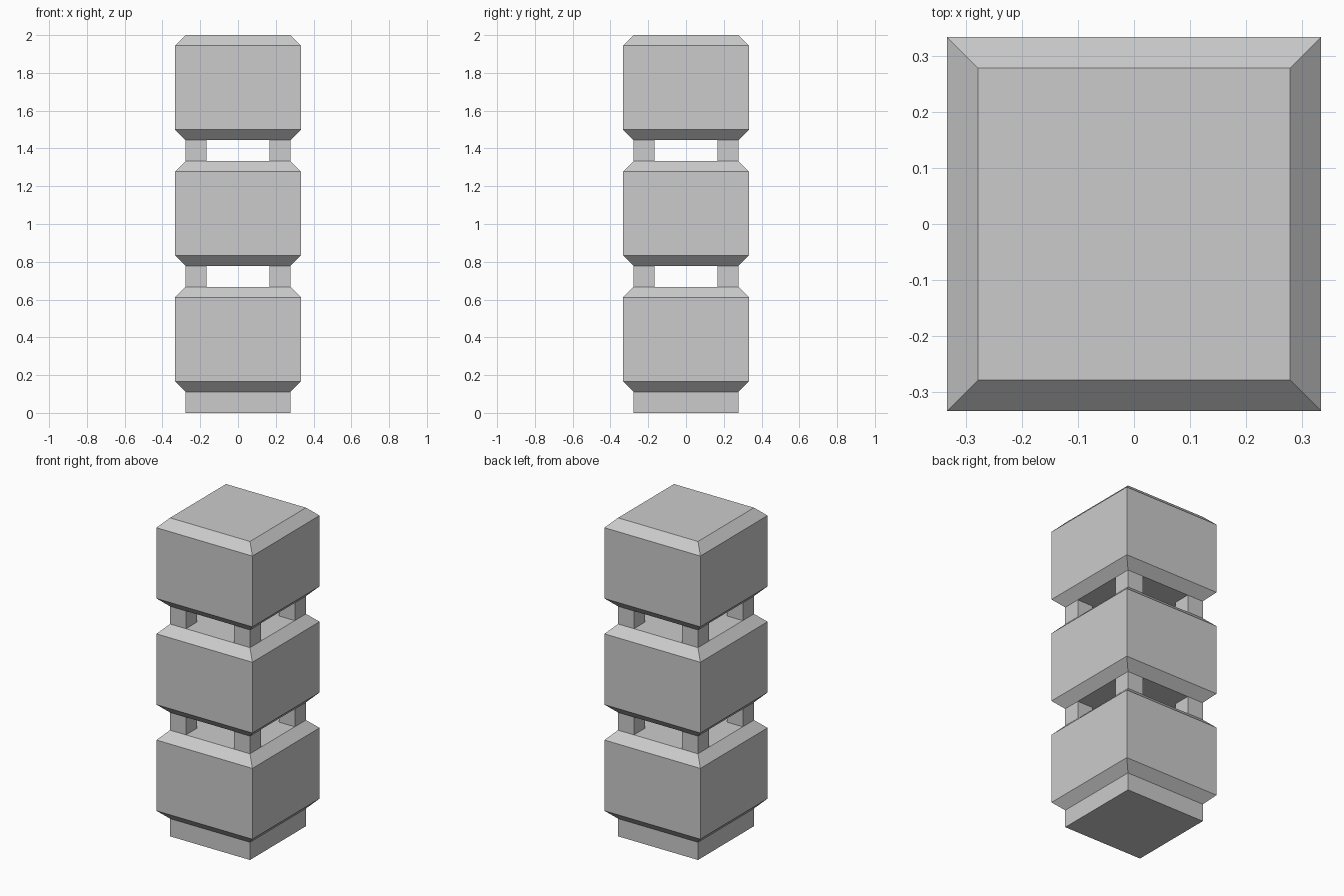
import bpy
import bmesh

if "Cube" in bpy.data.objects:
    bpy.data.objects.remove(bpy.data.objects["Cube"])

U = 2 / 36            # the whole model sits on a grid of 36 units in height
WIDE, NARROW = 6 * U, 5 * U
POST = 2 * U


def square_loft(name, profile, center=(0, 0)):
    """Stack square rings given as (half width, z) and cap both ends."""
    bm = bmesh.new()
    cx, cy = center
    rings = []
    for h, z in profile:
        rings.append([bm.verts.new((cx + sx * h, cy + sy * h, z))
                      for sx, sy in ((-1, -1), (1, -1), (1, 1), (-1, 1))])
    for low, high in zip(rings, rings[1:]):
        for i in range(4):
            j = (i + 1) % 4
            bm.faces.new((low[i], low[j], high[j], high[i]))
    bm.faces.new(rings[0][::-1])
    bm.faces.new(rings[-1])
    mesh = bpy.data.meshes.new(name)
    bm.to_mesh(mesh)
    bm.free()
    obj = bpy.data.objects.new(name, mesh)
    bpy.context.collection.objects.link(obj)
    return obj


# Plinth under the lowest block
square_loft("plinth", [(NARROW, 0), (NARROW, 2 * U)])

# Three blocks with sloped top and bottom rims
for level, name in enumerate(("bottom", "middle", "top")):
    z = (2 + 12 * level) * U
    square_loft(name + "_block", [(NARROW, z), (WIDE, z + U),
                                  (WIDE, z + 9 * U), (NARROW, z + 10 * U)])

# Four corner posts in each gap, mirrored from one corner
for level, name in enumerate(("lower", "upper")):
    z = (12 + 12 * level) * U
    c = NARROW - POST / 2
    posts = square_loft(name + "_corner_posts",
                        [(POST / 2, z), (POST / 2, z + 2 * U)], (c, c))
    mirror = posts.modifiers.new("mirror", 'MIRROR')
    mirror.use_axis = (True, True, False)
